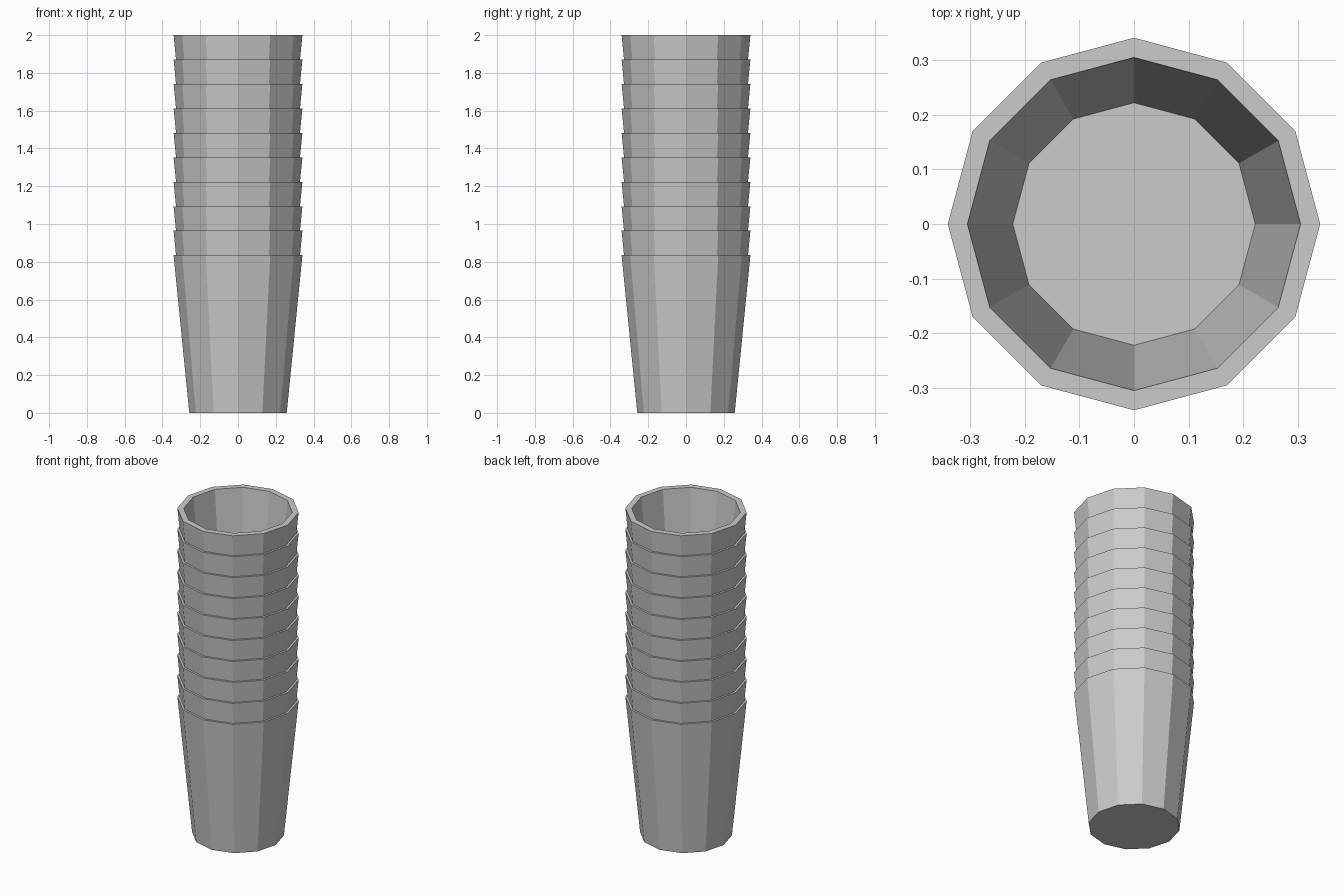
import bpy, bmesh, math

if "Cube" in bpy.data.objects:
    bpy.data.objects.remove(bpy.data.objects["Cube"])

SIDES = 12
COUNT = 10
HEIGHT = 0.835
STEP = (2.0 - HEIGHT) / (COUNT - 1)

grey = bpy.data.materials.new("light_grey")
grey.diffuse_color = (0.6, 0.6, 0.6, 1)
grey.use_nodes = True
grey.node_tree.nodes["Principled BSDF"].inputs["Base Color"].default_value = grey.diffuse_color

# Cup profile (radius, height): outer base, outer rim, inner rim, inner floor
PROFILE = [(0.258, 0), (0.341, HEIGHT), (0.305, HEIGHT), (0.222, 0.03)]


def make_cup(name, z):
    bm = bmesh.new()
    rings = [[bm.verts.new((r * math.cos(2 * math.pi * i / SIDES),
                            r * math.sin(2 * math.pi * i / SIDES), h))
              for i in range(SIDES)] for r, h in PROFILE]
    # Walls and rim
    for a, b in zip(rings, rings[1:]):
        for i in range(SIDES):
            j = (i + 1) % SIDES
            bm.faces.new((a[i], a[j], b[j], b[i]))
    # Underside and inner floor
    bm.faces.new(rings[0][::-1])
    bm.faces.new(rings[-1])
    mesh = bpy.data.meshes.new(name)
    bm.to_mesh(mesh)
    bm.free()
    mesh.materials.append(grey)
    cup = bpy.data.objects.new(name, mesh)
    cup.location.z = z
    bpy.context.collection.objects.link(cup)


# Stack of nested cups
for k in range(COUNT):
    make_cup(f"cup_{k + 1}", k * STEP)
